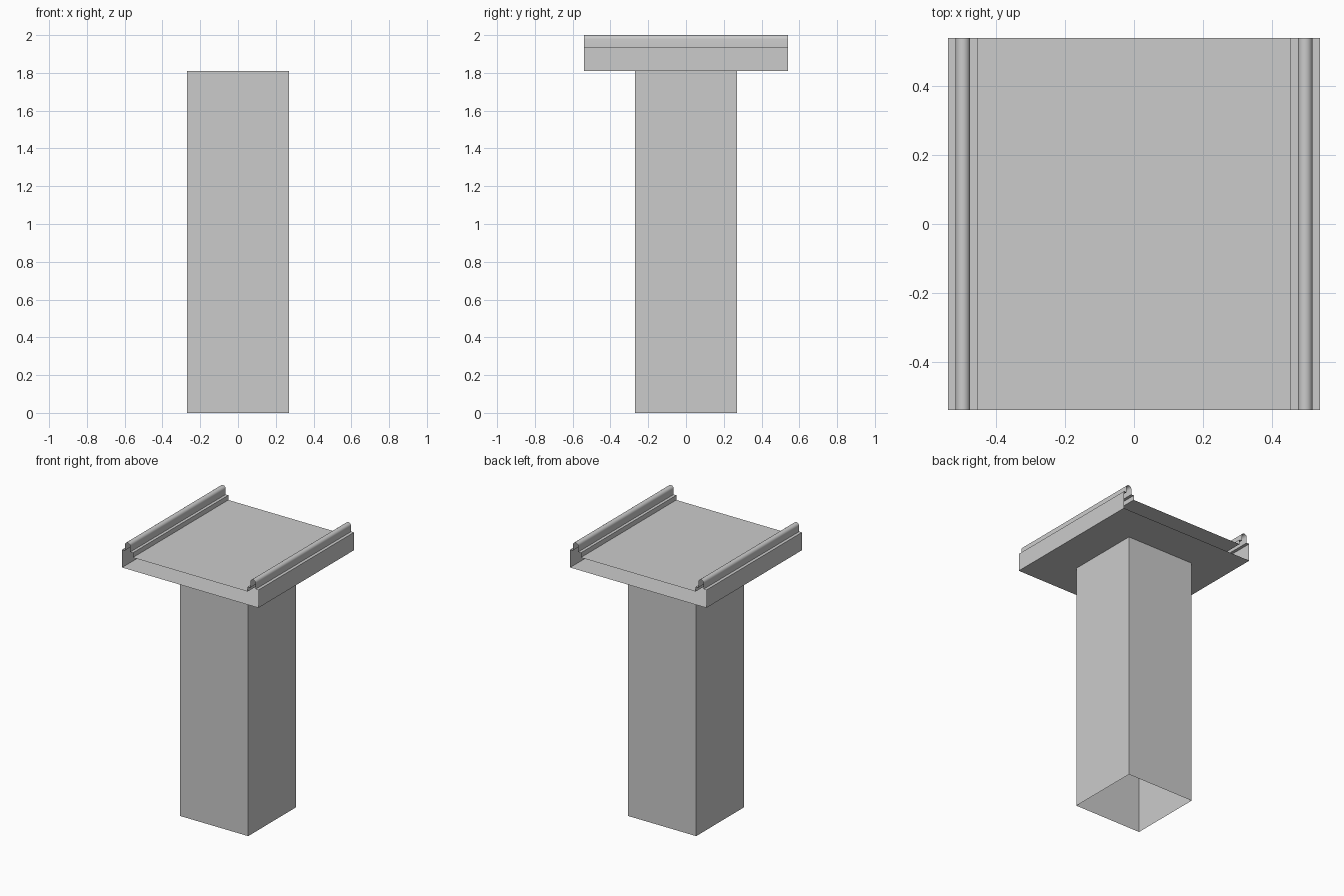
import bpy
import math
from mathutils import Vector

if "Cube" in bpy.data.objects:
    bpy.data.objects.remove(bpy.data.objects["Cube"])


def sweep(name, loop, offset):
    """Sweep a closed loop of points along an offset, leaving both ends open."""
    n = len(loop)
    off = Vector(offset)
    verts = [Vector(p) for p in loop] + [Vector(p) + off for p in loop]
    faces = [(i, (i + 1) % n, (i + 1) % n + n, i + n) for i in range(n)]
    mesh = bpy.data.meshes.new(name)
    mesh.from_pydata(verts, [], faces)
    mesh.update()
    obj = bpy.data.objects.new(name, mesh)
    bpy.context.collection.objects.link(obj)
    return obj


SHAFT, HALF = 0.27, 0.54
BASE, LEDGE, TOP, DECK = 1.81, 1.938, 2.0, 1.904

# Square hollow shaft, open underneath
sweep("column_shaft",
      [(-SHAFT, -SHAFT, 0), (SHAFT, -SHAFT, 0), (SHAFT, SHAFT, 0), (-SHAFT, SHAFT, 0)],
      (0, 0, BASE))

# Right half of the capital profile: outer wall, ledge, rounded rail, step, deck
rail_x, rail_r, steps = 0.497, 0.021, 12
right = [(HALF, BASE), (HALF, LEDGE), (rail_x + rail_r, LEDGE)]
for i in range(steps + 1):
    a = math.pi * i / steps
    right.append((rail_x + rail_r * math.cos(a), TOP - rail_r + rail_r * math.sin(a)))
right += [(rail_x - rail_r, LEDGE), (0.455, LEDGE), (0.455, DECK)]

# Mirror the profile and sweep it front to back (from back, so faces point out)
profile = right + [(-x, z) for x, z in reversed(right)]
capital = sweep("capital", [(x, HALF, z) for x, z in profile], (0, -2 * HALF, 0))
capital.data.flip_normals()
if capital.data.polygons[0].normal.x < 0:
    capital.data.flip_normals()

# Smooth rails, crisp edges elsewhere
bpy.ops.object.select_all(action='DESELECT')
capital.select_set(True)
bpy.context.view_layer.objects.active = capital
bpy.ops.object.shade_smooth_by_angle(angle=math.radians(30))
